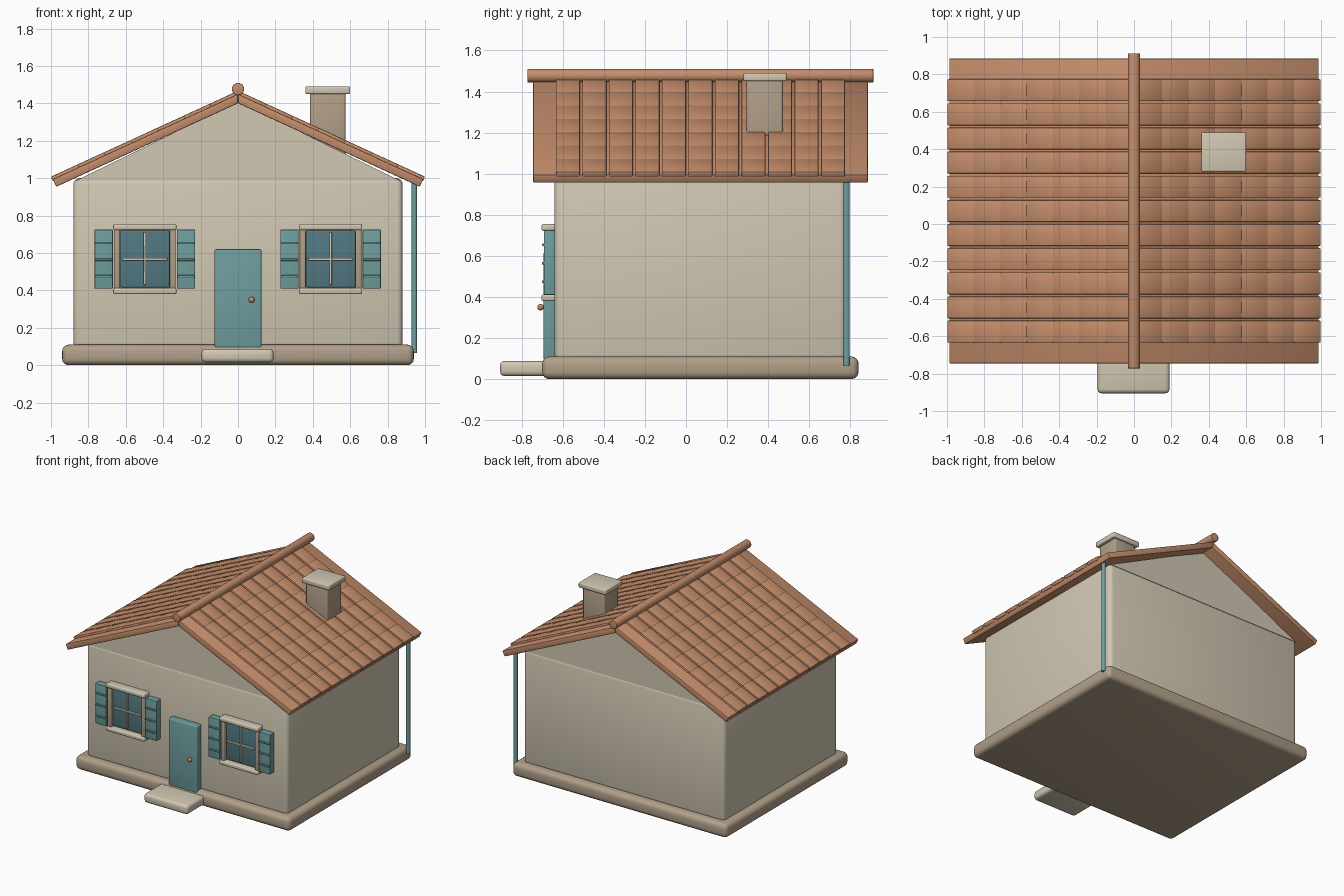
import bpy
import bmesh
import math
from mathutils import Matrix, Vector

cube = bpy.data.objects.get("Cube")
if cube:
    bpy.data.objects.remove(cube, do_unlink=True)


def material(name, rgb):
    mat = bpy.data.materials.new(name)
    mat.use_nodes = True
    mat.diffuse_color = (*rgb, 1)
    mat.node_tree.nodes["Principled BSDF"].inputs["Base Color"].default_value = (*rgb, 1)
    return mat


CREAM = material("cream plaster", (0.64, 0.58, 0.45))
STONE = material("taupe stone", (0.44, 0.35, 0.25))
CLAY = material("terracotta", (0.56, 0.27, 0.15))
TEAL = material("teal paint", (0.16, 0.34, 0.34))
GLASS = material("blue glass", (0.085, 0.19, 0.22))


def finish(name, bm, mat, bevel=0.0, segments=3):
    """Round the edges, shade smooth with sharp creases, add to the scene."""
    if bevel:
        bmesh.ops.bevel(bm, geom=bm.edges[:], offset=bevel, segments=segments,
                        profile=0.5, affect='EDGES', clamp_overlap=True)
    bmesh.ops.recalc_face_normals(bm, faces=bm.faces[:])
    mesh = bpy.data.meshes.new(name)
    bm.to_mesh(mesh)
    bm.free()
    mesh.materials.append(mat)
    mesh.shade_smooth()
    mesh.set_sharp_from_angle(angle=math.radians(40))
    obj = bpy.data.objects.new(name, mesh)
    bpy.context.collection.objects.link(obj)
    return obj


def add_box(bm, x, y, z, frame=Matrix()):
    """Add a box given its (low, high) range on each axis."""
    size = Matrix.Diagonal((x[1] - x[0], y[1] - y[0], z[1] - z[0], 1))
    centre = Matrix.Translation((sum(x) / 2, sum(y) / 2, sum(z) / 2))
    bmesh.ops.create_cube(bm, size=1, matrix=frame @ centre @ size)


def box(name, x, y, z, mat, bevel=0.0, segments=3):
    bm = bmesh.new()
    add_box(bm, x, y, z)
    return finish(name, bm, mat, bevel, segments)


def prism(name, outline, y, mat, bevel=0.0):
    """Extrude an x-z outline along y."""
    bm = bmesh.new()
    face = bm.faces.new([bm.verts.new((px, y[0], pz)) for px, pz in outline])
    new = bmesh.ops.extrude_face_region(bm, geom=[face])["geom"]
    bmesh.ops.translate(bm, vec=(0, y[1] - y[0], 0),
                        verts=[v for v in new if isinstance(v, bmesh.types.BMVert)])
    return finish(name, bm, mat, bevel, 2)


def rod(name, radius, length, centre, mat, axis='Z', bevel=0.0):
    bm = bmesh.new()
    turn = Matrix.Rotation(math.pi / 2, 4, 'X') if axis == 'Y' else Matrix()
    bmesh.ops.create_cone(bm, cap_ends=True, segments=24, radius1=radius, radius2=radius,
                          depth=length, matrix=Matrix.Translation(centre) @ turn)
    return finish(name, bm, mat, bevel)


# Foundation, walls, gable and doorstep
box("foundation", (-0.94, 0.94), (-0.70, 0.84), (0, 0.11), STONE, 0.035, 4)
box("walls", (-0.88, 0.88), (-0.64, 0.78), (0.09, 1.0), CREAM, 0.03)
prism("gable", [(-0.87, 0.985), (0.87, 0.985), (0, 1.41)], (-0.64, 0.78), CREAM)
box("doorstep", (-0.195, 0.19), (-0.905, -0.60), (0.015, 0.088), CREAM, 0.022)

# Roof slabs and tiles: each side has its own frame running down the slope
EAVE_X, EAVE_Z, RIDGE_Z, THICK = 0.99, 0.995, 1.45, 0.045
slope = math.atan2(RIDGE_Z - EAVE_Z, EAVE_X)
length = math.hypot(EAVE_X, RIDGE_Z - EAVE_Z)
ROWS, STRIPS = 7, 11
step, pitch = length / ROWS, 1.42 / STRIPS
for side, label in ((1, "left"), (-1, "right")):
    under_x = EAVE_X - THICK * math.sin(slope)
    under_z = EAVE_Z - THICK * math.cos(slope)
    outline = [(0, RIDGE_Z), (side * EAVE_X, EAVE_Z), (side * under_x, under_z),
               (0, RIDGE_Z - THICK / math.cos(slope))]
    prism(label + "_roof_slab", outline, (-0.745, 0.885), CLAY, 0.006)

    frame = (Matrix.Translation((0, 0, RIDGE_Z)) @ Matrix.Diagonal((side, 1, 1, 1))
             @ Matrix.Rotation(slope, 4, 'Y'))
    bm = bmesh.new()
    for strip in range(STRIPS):
        y = -0.64 + strip * pitch
        for row in range(ROWS):
            add_box(bm, (row * step, (row + 1) * step + 0.004),
                    (y + 0.006, y + pitch - 0.006), (-0.012, 0.016), frame)
    finish(label + "_roof_tiles", bm, CLAY, 0.006, 2)

rod("ridge_cap", 0.033, 1.685, (0, 0.07, 1.477), CLAY, 'Y', 0.004)

# Chimney
box("chimney", (0.385, 0.575), (0.295, 0.472), (1.12, 1.46), STONE, 0.012)
box("chimney_cap", (0.36, 0.60), (0.28, 0.49), (1.45, 1.49), CREAM, 0.008)

# Drainpipe at the back left corner
rod("drainpipe", 0.015, 0.91, (0.943, 0.782, 0.52), TEAL)

# Door and knob
box("door", (-0.125, 0.125), (-0.693, -0.63), (0.09, 0.62), TEAL, 0.009)
bm = bmesh.new()
bmesh.ops.create_uvsphere(bm, u_segments=20, v_segments=12, radius=0.016,
                          matrix=Matrix.Translation((0.073, -0.708, 0.35)))
finish("door_knob", bm, CLAY)

# Windows with frames, glazing bars and shutters
for cx, label in ((0.495, "left"), (-0.498, "right")):
    name = label + "_window_"
    box(name + "glass", (cx - 0.133, cx + 0.133), (-0.668, -0.63), (0.415, 0.72), GLASS, 0.008)
    for side, part in ((-1, "outer_jamb"), (1, "inner_jamb")):
        edges = sorted((cx + side * 0.133, cx + side * 0.165))
        box(name + part, edges, (-0.69, -0.63), (0.39, 0.74), STONE, 0.006)
    box(name + "lintel", (cx - 0.169, cx + 0.169), (-0.703, -0.63), (0.722, 0.755), CREAM, 0.009)
    box(name + "sill", (cx - 0.169, cx + 0.169), (-0.703, -0.63), (0.38, 0.412), CREAM, 0.009)
    box(name + "upright_bar", (cx - 0.007, cx + 0.007), (-0.683, -0.66), (0.43, 0.71), CREAM, 0.003)
    box(name + "cross_bar", (cx - 0.12, cx + 0.12), (-0.681, -0.66), (0.56, 0.574), CREAM, 0.003)

    for side in (-1, 1):
        mid = cx + side * 0.22
        shutter = label + ("_shutter_a" if side < 0 else "_shutter_b")
        box(shutter, (mid - 0.049, mid + 0.049), (-0.692, -0.635), (0.41, 0.725), TEAL, 0.004)
        for i in range(3):
            z = 0.475 + i * 0.089
            box(f"{shutter}_batten_{i + 1}", (mid - 0.046, mid + 0.046),
                (-0.702, -0.685), (z - 0.006, z + 0.006), TEAL, 0.003)
